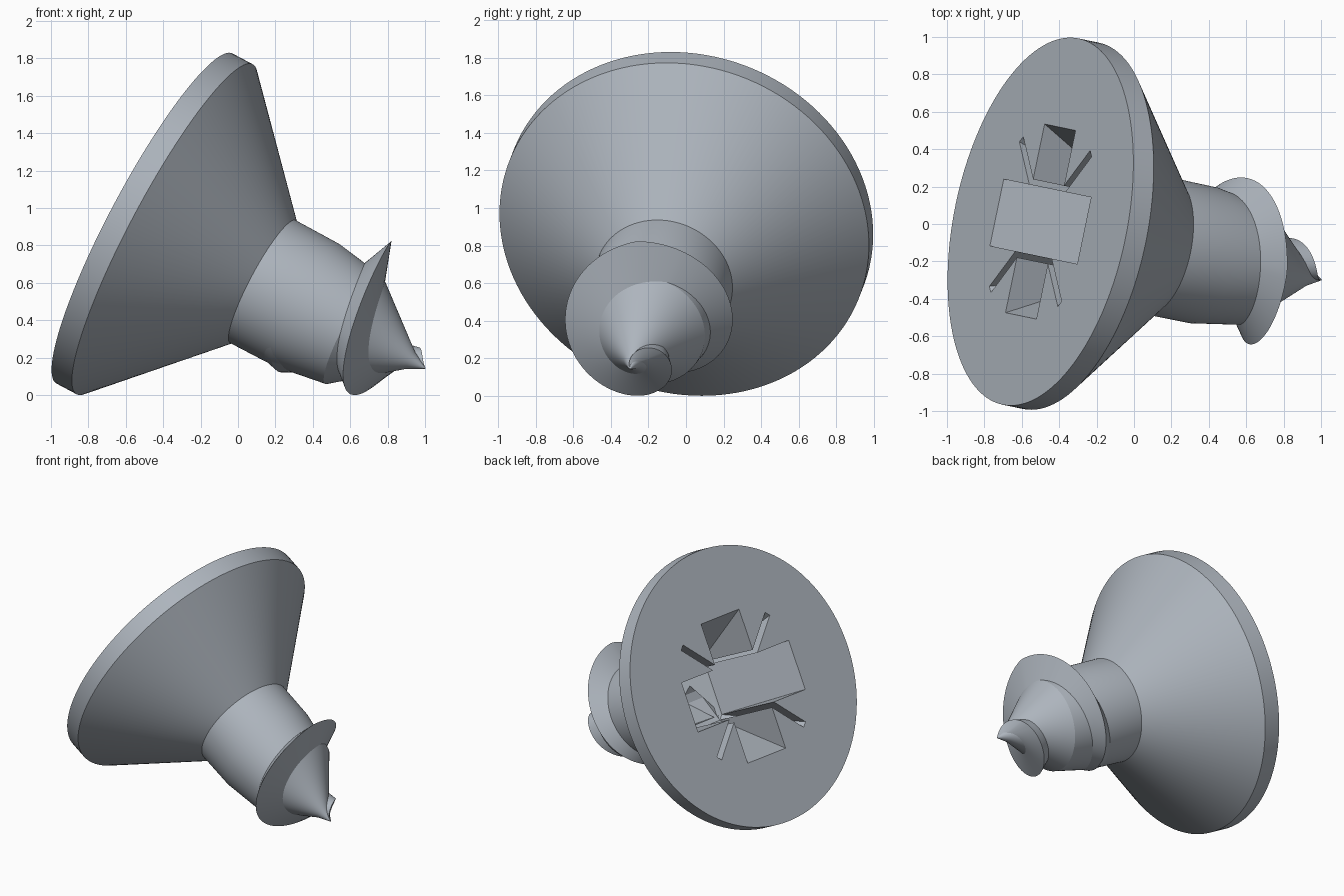
import bpy, bmesh, math
from mathutils import Matrix, Vector

if "Cube" in bpy.data.objects:
    bpy.data.objects.remove(bpy.data.objects["Cube"])

# Local frame: origin at the head face, local z points out of the head,
# "s" is the depth measured down the axis towards the tip.
D = Vector((0.868, -0.18, -0.463)).normalized()
N = -D
A = (Vector((0, 0, 1)) - D * D.z).normalized()
B = N.cross(A)
FRAME = Matrix.Translation((-0.5, 0.013, 0.944)) @ Matrix((A, B, N)).transposed().to_4x4()

steel = bpy.data.materials.new("grey_steel")
steel.diffuse_color = (0.42, 0.46, 0.51, 1)
steel.use_nodes = True
steel.node_tree.nodes["Principled BSDF"].inputs["Base Color"].default_value = steel.diffuse_color


def add_object(name, bm):
    bmesh.ops.recalc_face_normals(bm, faces=bm.faces)
    mesh = bpy.data.meshes.new(name)
    bm.to_mesh(mesh)
    bm.free()
    obj = bpy.data.objects.new(name, mesh)
    bpy.context.collection.objects.link(obj)
    obj.matrix_world = FRAME
    mesh.materials.append(steel)
    return obj


def activate(obj):
    bpy.ops.object.select_all(action='DESELECT')
    obj.select_set(True)
    bpy.context.view_layer.objects.active = obj


def lathe(name, profile, n=128):
    """Closed solid of revolution from (radius, depth) points."""
    bm = bmesh.new()
    rings = [[bm.verts.new((r * math.cos(2 * math.pi * i / n),
                            r * math.sin(2 * math.pi * i / n), -s)) for i in range(n)]
             for r, s in profile]
    for lo, hi in zip(rings, rings[1:]):
        for i in range(n):
            j = (i + 1) % n
            bm.faces.new((lo[i], lo[j], hi[j], hi[i]))
    bm.faces.new(rings[0])
    bm.faces.new(rings[-1])
    return add_object(name, bm)


def slot_cutter(name, half_len, half_w, angle):
    """Tapered bar that narrows with depth, for one slot of the drive recess."""
    half = [(half_len + 0.025, -0.05), (half_len - 0.3, 0.6), (0.03, 0.7)]
    outline = half + [(-x, s) for x, s in reversed(half)]
    bm = bmesh.new()
    face = bm.faces.new([bm.verts.new((x, -half_w, -s)) for x, s in outline])
    ext = bmesh.ops.extrude_face_region(bm, geom=[face])
    verts = [g for g in ext["geom"] if isinstance(g, bmesh.types.BMVert)]
    bmesh.ops.translate(bm, verts=verts, vec=(0, 2 * half_w, 0))
    bmesh.ops.rotate(bm, verts=bm.verts, cent=(0, 0, 0),
                     matrix=Matrix.Rotation(math.radians(angle), 3, 'Z'))
    return add_object(name, bm)


def interpolate(points, s):
    for (r0, s0), (r1, s1) in zip(points, points[1:]):
        if s <= s1:
            return r0 + (r1 - r0) * max(0, (s - s0) / (s1 - s0))
    return points[-1][0]


# Countersunk head, shank and pointed end
CORE = [(0.372, 0.73), (0.37, 1.0), (0.325, 1.29), (0.05, 1.64), (0.003, 1.73)]
body = lathe("screw_body", [(1, 0), (1, 0.125)] + CORE)

# Cross recess with four thin diagonal slits
cutters = [slot_cutter("slot_cutter", 0.515, 0.182, a) for a in (0, 90)]
cutters += [slot_cutter("slit_cutter", 0.58, 0.022, a) for a in (45, 135)]
activate(body)
for cutter in cutters:
    cutter.hide_render = True
    mod = body.modifiers.new("recess", 'BOOLEAN')
    mod.operation = 'DIFFERENCE'
    mod.solver = 'EXACT'
    mod.object = cutter
    bpy.ops.object.modifier_apply(modifier=mod.name)
for cutter in cutters:
    bpy.data.objects.remove(cutter)

# Sharp helical thread that swells, then runs out at the point
CREST = [(0.365, 0.96), (0.39, 1.04), (0.45, 1.14), (0.516, 1.25), (0.41, 1.36),
         (0.295, 1.47), (0.17, 1.58), (0.045, 1.69), (0.0, 1.73)]
PITCH, START, END, STEPS = 0.44, 0.96, 1.725, 220
bm = bmesh.new()
sections = []
for k in range(STEPS + 1):
    s = START + (END - START) * k / STEPS
    theta = -(s - 1.25) / PITCH * 2 * math.pi
    w = 0.075 * min(1, (1.74 - s) / 0.15)
    crest = max(interpolate(CREST, s), 0.004)
    section = []
    for r, depth in ((interpolate(CORE, s - w) - 0.004, s - w), (crest, s),
                     (interpolate(CORE, s + w) - 0.004, s + w),
                     (interpolate(CORE, s + w) * 0.7, s)):
        r = max(r, 0.001)
        section.append(bm.verts.new((r * math.cos(theta), r * math.sin(theta), -depth)))
    sections.append(section)
for p, q in zip(sections, sections[1:]):
    for i in range(4):
        j = (i + 1) % 4
        bm.faces.new((p[i], p[j], q[j], q[i]))
bm.faces.new(sections[0])
bm.faces.new(sections[-1])
thread = add_object("screw_thread", bm)

for obj in (body, thread):
    activate(obj)
    bpy.ops.object.shade_smooth_by_angle(angle=math.radians(25))
